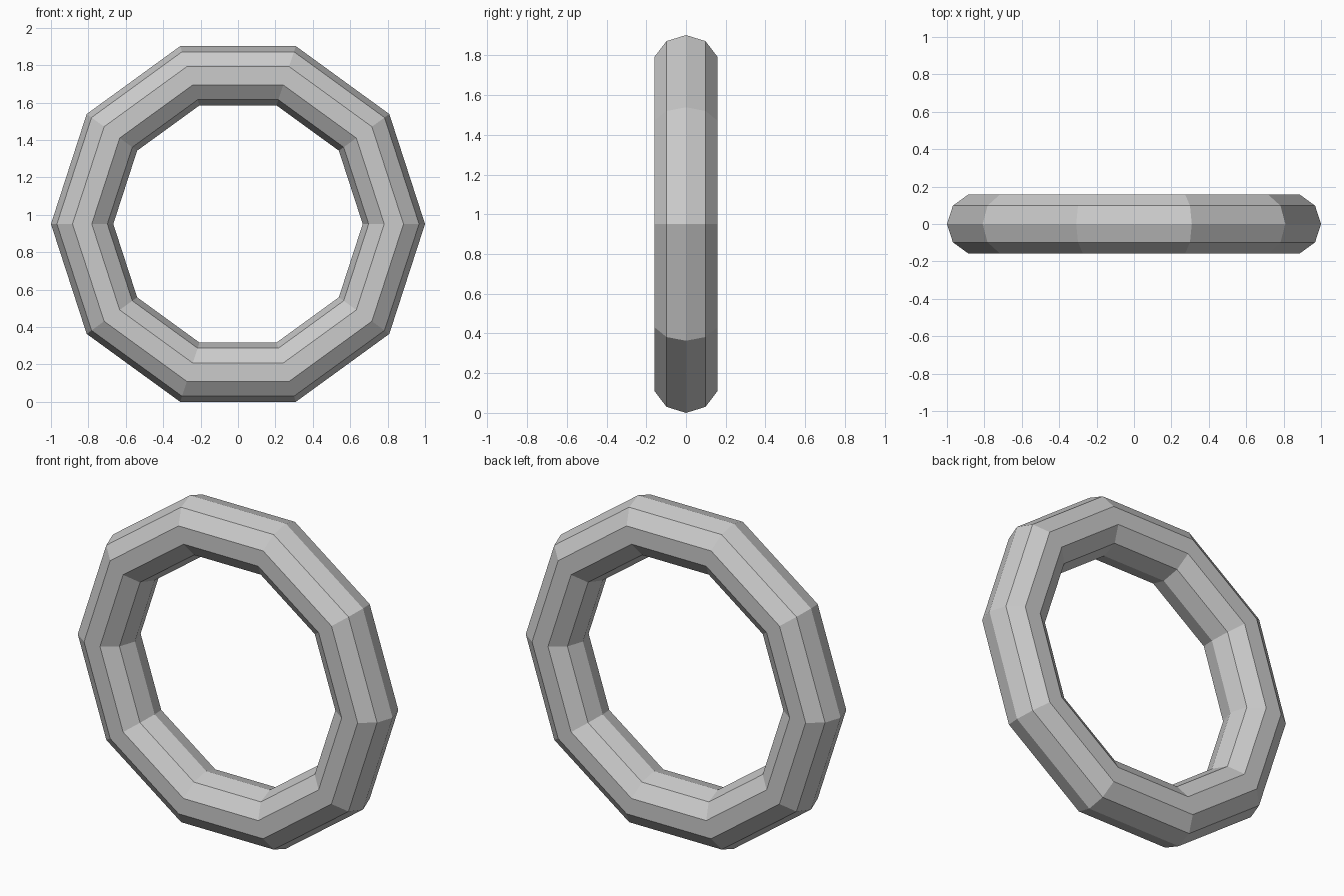
import bpy
from math import pi, sin, radians

if "Cube" in bpy.data.objects:
    bpy.data.objects.remove(bpy.data.objects["Cube"])

SIDES = 10
MAJOR = 1 / 1.2        # outer radius is 1, tube is a fifth of the major radius
MINOR = 0.2 * MAJOR

# Low-poly ring standing upright, resting on a flat segment
bpy.ops.mesh.primitive_torus_add(
    major_segments=SIDES, minor_segments=SIDES,
    major_radius=MAJOR, minor_radius=MINOR)
ring = bpy.context.object
ring.name = "ring"
ring.rotation_euler = (pi / 2, 0, 0)
ring.location = (0, 0, sin(radians(72)))
bpy.ops.object.transform_apply(location=True, rotation=True, scale=True)
bpy.ops.object.shade_flat()
